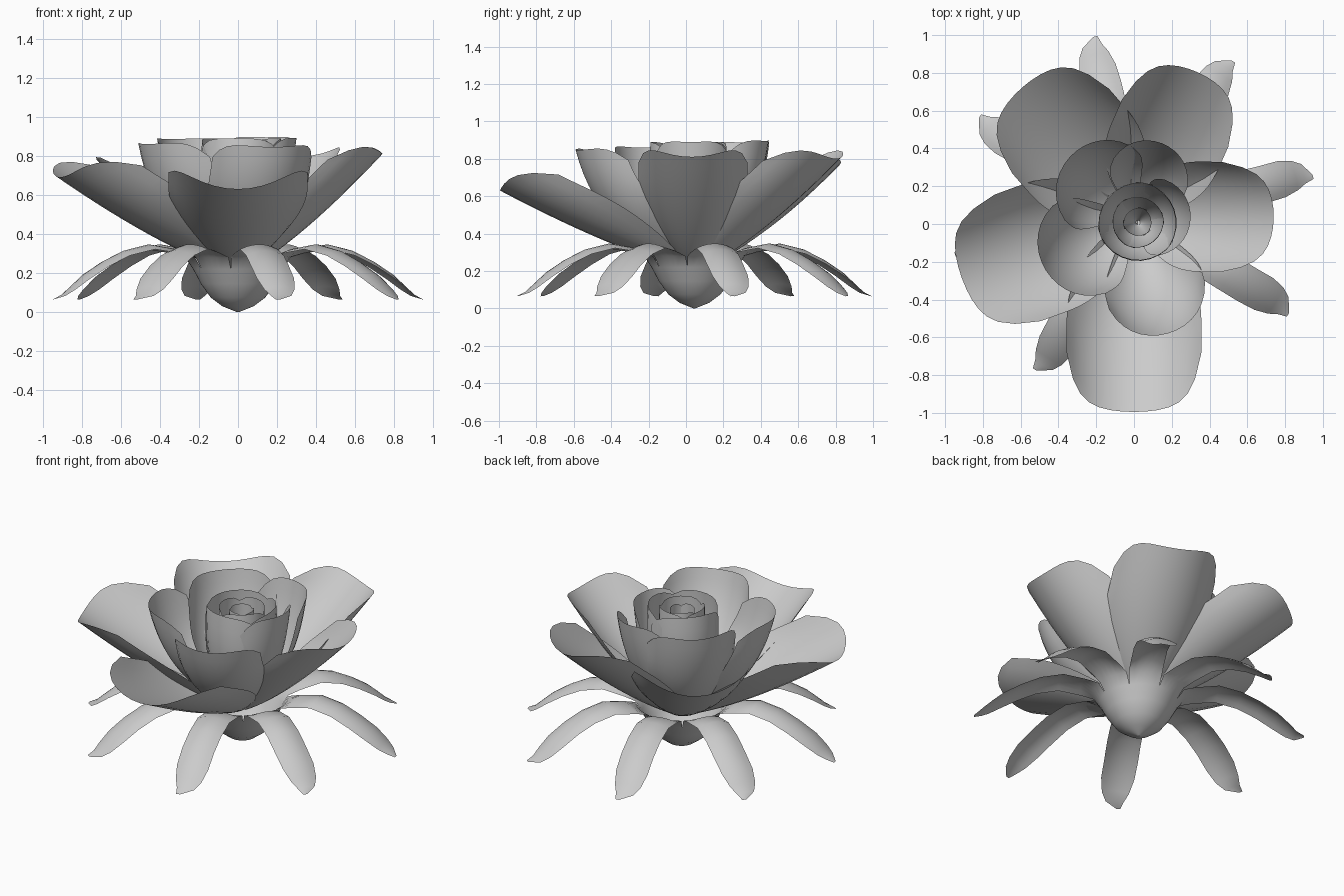
import bpy, bmesh, math
from mathutils import Vector

if "Cube" in bpy.data.objects:
    bpy.data.objects.remove(bpy.data.objects["Cube"], do_unlink=True)

CENTRE = Vector((0, 0.045, 0))
BUD_CENTRE = Vector((0.02, 0.01, 0))

grey = bpy.data.materials.new("petal_grey")
grey.use_nodes = True
COLOUR = (0.6, 0.6, 0.6, 1)
grey.diffuse_color = COLOUR
grey.node_tree.nodes["Principled BSDF"].inputs["Base Color"].default_value = COLOUR


def add_grid(bm, rows):
    """Skin a list of point rows with quads."""
    vs = [[bm.verts.new(p) for p in row] for row in rows]
    for a, b in zip(vs, vs[1:]):
        for i in range(len(a) - 1):
            bm.faces.new((a[i], a[i + 1], b[i + 1], b[i]))


def finish(bm, name, centre=CENTRE):
    bmesh.ops.remove_doubles(bm, verts=bm.verts, dist=0.0005)
    mesh = bpy.data.meshes.new(name)
    bm.to_mesh(mesh)
    bm.free()
    mesh.materials.append(grey)
    mesh.shade_smooth()
    ob = bpy.data.objects.new(name, mesh)
    ob.location = centre
    bpy.context.collection.objects.link(ob)


def petal(name, azimuth, tip, bend, half, wrap, base=(0.03, 0.2), rounding=0.19,
          centre=CENTRE, n=14, m=14):
    """Sheet swept along a curved spine; its cross-section is an arc of angle wrap."""
    a = math.radians(azimuth)
    out, side = Vector((math.cos(a), math.sin(a), 0)), Vector((-math.sin(a), math.cos(a), 0))
    up = Vector((0, 0, 1))
    p0, p1, p2 = Vector(base), Vector(bend), Vector(tip)
    rows = []
    for j in range(m + 1):
        v = j / m
        width = half * (0.05 + 0.95 * math.sin(math.pi / 2 * min(1, v / 0.8)) ** 0.75)
        row = []
        for i in range(n + 1):
            u = 2 * i / n - 1
            s = v * (1 - rounding * abs(u) ** 5)          # rounds the tip corners
            c = p0 * (1 - s) ** 2 + p1 * 2 * s * (1 - s) + p2 * s * s
            t = ((p1 - p0) * (1 - s) + (p2 - p1) * s).normalized()
            across = width / wrap * math.sin(u * wrap)
            inward = width / wrap * (1 - math.cos(u * wrap))
            r, z = c.x - t.y * inward, c.y + t.x * inward
            row.append(out * r + up * z + side * across)
        rows.append(row)
    bm = bmesh.new()
    add_grid(bm, rows)
    finish(bm, name, centre)


# Calyx: a rounded cup that splits into eight drooping sepals
# Each row: radius, height, widest half-width, sideways skew
SEPAL = [(0.005, 0, 1, 0), (0.08, 0.03, 1, 0), (0.14, 0.075, 1, 0), (0.19, 0.145, 1, 0),
         (0.23, 0.22, 0.095, 0), (0.27, 0.28, 0.1, 0), (0.34, 0.325, 0.1, 0),
         (0.47, 0.347, 0.1, 0), (0.6, 0.315, 0.1, 0), (0.71, 0.26, 0.1, 0),
         (0.81, 0.195, 0.098, 0.005), (0.88, 0.132, 0.08, 0.008),
         (0.925, 0.09, 0.053, 0.006), (0.97, 0.065, 0.012, -0.022)]
bm = bmesh.new()
for k in range(8):
    a = math.radians(13.5 + 45 * k)
    rows = []
    for r, z, w, skew in SEPAL:
        h = min(math.pi / 8, w / r)
        row = []
        for i in range(7):
            u = i / 3 - 1
            t = a + u * h + skew / r
            droop = 2.5 * (w * u) ** 2 if r > 0.3 else 0
            row.append((r * math.cos(t), r * math.sin(t), z - droop))
        rows.append(row)
    add_grid(bm, rows)
finish(bm, "calyx")

# Outer petals, wide and open: azimuth, tip (reach, height), half-width
OUTER = [(-90, 1.04, 0.63, 0.44), (-1, 0.74, 0.81, 0.36), (66, 0.83, 0.80, 0.38),
         (131, 0.90, 0.73, 0.42), (200, 0.97, 0.69, 0.44)]
for k, (az, r, z, w) in enumerate(OUTER):
    petal(f"outer_petal_{k + 1}", az, (r, z), (0.42 * r + 0.02, 0.145 + 0.28 * z), w, 1.1)

# Middle petals, steeper and more cupped
MIDDLE = [(-74, 0.65, 0.845, 0.34), (-4, 0.30, 0.89, 0.26), (69, 0.41, 0.895, 0.27),
          (138, 0.46, 0.885, 0.34), (212, 0.55, 0.86, 0.35)]
for k, (az, r, z, w) in enumerate(MIDDLE):
    petal(f"middle_petal_{k + 1}", az, (r, z), (0.8 * r, 0.36), w, 1.2,
          base=(0.02, 0.22), rounding=0.13)

# Bud: tightly wrapped rings of petals
RINGS = [(3, 0.20, 0.89, 0.26, 20), (3, 0.13, 0.88, 0.17, 70), (3, 0.07, 0.86, 0.10, 10)]
for ring, (count, r, z, w, start) in enumerate(RINGS):
    for k in range(count):
        petal(f"bud_petal_{ring + 1}_{k + 1}", start + 360 * k / count, (r, z),
              (1.2 * r, 0.42), w, 1.2, base=(0.01, 0.24), rounding=0.08,
              centre=BUD_CENTRE, n=10, m=10)
